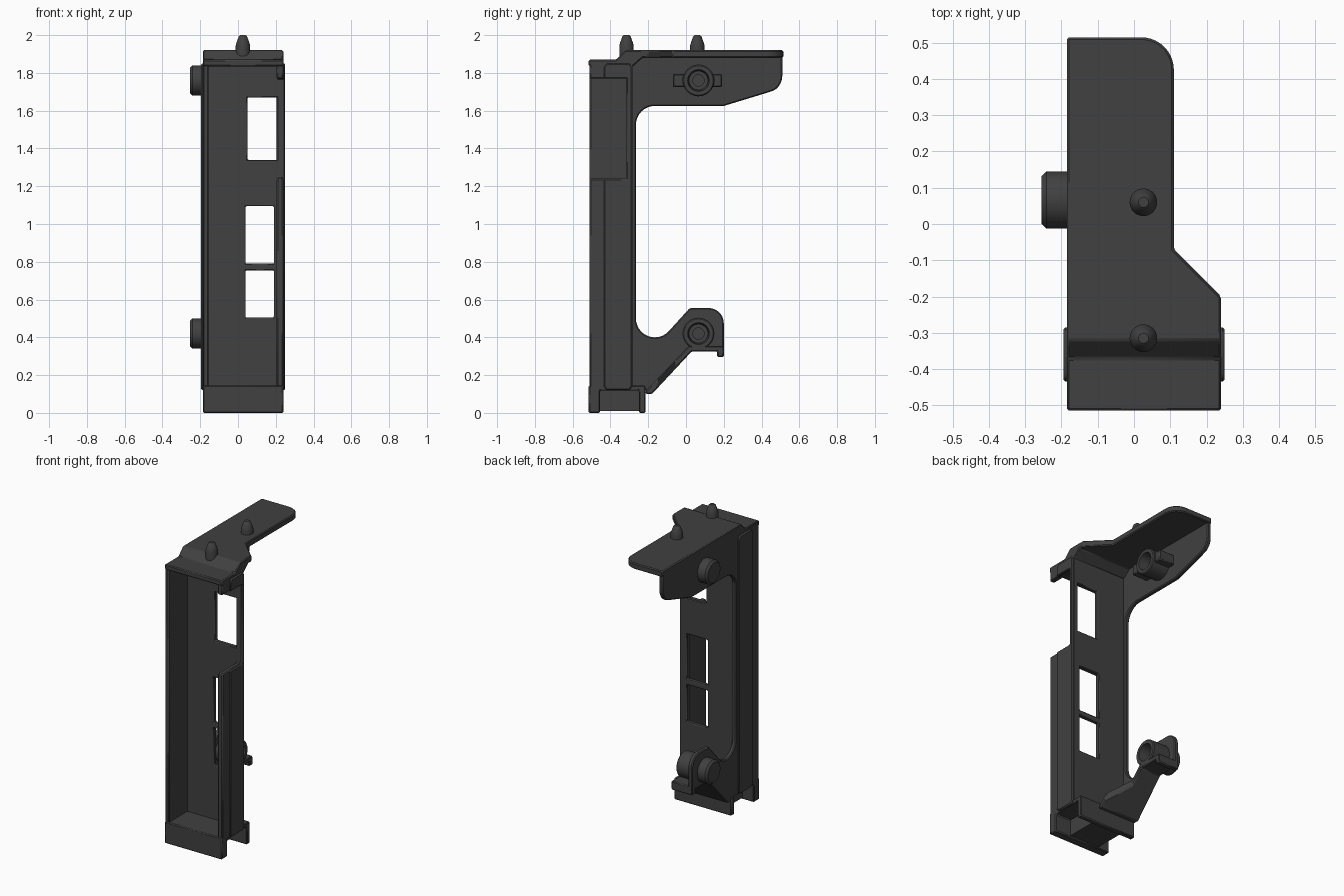
import bpy, bmesh, math
from mathutils import Matrix, Vector

cube = bpy.data.objects.get("Cube")
if cube:
    bpy.data.objects.remove(cube, do_unlink=True)

COLOUR = (0.052, 0.052, 0.052, 1)
mat = bpy.data.materials.new("dark grey plastic")
mat.use_nodes = True
mat.diffuse_color = COLOUR
bsdf = mat.node_tree.nodes["Principled BSDF"]
bsdf.inputs["Base Color"].default_value = COLOUR
bsdf.inputs["Roughness"].default_value = 0.6


def make(name, bm):
    bmesh.ops.recalc_face_normals(bm, faces=bm.faces)
    mesh = bpy.data.meshes.new(name)
    bm.to_mesh(mesh)
    bm.free()
    mesh.materials.append(mat)
    ob = bpy.data.objects.new(name, mesh)
    bpy.context.collection.objects.link(ob)
    return ob


def prism(name, pts, axis, lo, hi):
    """Extrude a (y, z) outline along x, or an (x, y) outline along z."""
    bm = bmesh.new()
    place = (lambda a, b: (lo, a, b)) if axis == "x" else (lambda a, b: (a, b, lo))
    face = bm.faces.new([bm.verts.new(place(a, b)) for a, b in pts])
    ext = bmesh.ops.extrude_face_region(bm, geom=[face])["geom"]
    step = Vector((hi - lo, 0, 0)) if axis == "x" else Vector((0, 0, hi - lo))
    bmesh.ops.translate(bm, vec=step, verts=[v for v in ext if isinstance(v, bmesh.types.BMVert)])
    return make(name, bm)


def box(name, *bounds):
    """One mesh of boxes, each (x0, x1, y0, y1, z0, z1)."""
    bm = bmesh.new()
    for x0, x1, y0, y1, z0, z1 in bounds:
        m = Matrix.Translation(((x0 + x1) / 2, (y0 + y1) / 2, (z0 + z1) / 2))
        bmesh.ops.create_cube(bm, size=1, matrix=m @ Matrix.Diagonal((x1 - x0, y1 - y0, z1 - z0, 1)))
    return make(name, bm)


def lathe(name, profile, centre, axis):
    """Spin a (radius, height) profile about the x or z axis."""
    bm = bmesh.new()
    verts = [bm.verts.new((r, 0, h)) for r, h in profile]
    edges = [bm.edges.new(p) for p in zip(verts, verts[1:])]
    bmesh.ops.spin(bm, geom=verts + edges, cent=(0, 0, 0), axis=(0, 0, 1),
                   angle=math.tau, steps=40, use_merge=True)
    bmesh.ops.remove_doubles(bm, verts=bm.verts, dist=1e-5)
    if axis == "x":
        bm.transform(Matrix.Rotation(math.pi / 2, 4, "Y"))
    bm.transform(Matrix.Translation(centre))
    return finish(make(name, bm), 0)


def combine(ob, other, operation):
    """Apply a boolean and remove the helper."""
    mod = ob.modifiers.new("Cut", "BOOLEAN")
    mod.object, mod.operation, mod.solver = other, operation, "EXACT"
    bpy.context.view_layer.update()
    graph = bpy.context.evaluated_depsgraph_get()
    mesh = bpy.data.meshes.new_from_object(ob.evaluated_get(graph))
    ob.modifiers.clear()
    ob.data = mesh
    bpy.data.objects.remove(other, do_unlink=True)
    return ob


def finish(ob, bevel=0.006):
    """Soften the edges and shade curved faces smooth."""
    bpy.ops.object.select_all(action="DESELECT")
    ob.select_set(True)
    bpy.context.view_layer.objects.active = ob
    bpy.ops.object.shade_smooth_by_angle(angle=math.radians(32))
    if bevel:
        mod = ob.modifiers.new("Edge softening", "BEVEL")
        mod.width, mod.segments, mod.limit_method = bevel, 1, "ANGLE"
        mod.angle_limit = math.radians(40)
    return ob


def arc(cx, cy, r, a0, a1, n=10):
    return [(cx + r * math.cos(math.radians(a0 + (a1 - a0) * i / n)),
             cy + r * math.sin(math.radians(a0 + (a1 - a0) * i / n))) for i in range(n + 1)]


LEFT, RIGHT = -0.185, 0.24

# C-shaped side plate carrying both arms
plate = [(-0.51, 0.12), (-0.215, 0.12), (-0.18, 0.10), (0.03, 0.325), (0.165, 0.325),
         (0.165, 0.295), (0.2, 0.295)]
plate += arc(0.12, 0.475, 0.08, 0, 90) + [(0.02, 0.555)]
plate += arc(-0.165, 0.5, 0.1, -45, -180, 14)
plate += arc(-0.165, 1.525, 0.1, 180, 90)
plate += [(0.2, 1.625), (0.43, 1.695)] + arc(0.42, 1.785, 0.09, -60, 0, 6)
plate += [(0.51, 1.9), (-0.33, 1.9), (-0.37, 1.86), (-0.51, 1.86)]
finish(prism("side_plate", plate, "x", LEFT, -0.155))

# Back wall of the channel with three windows
wall = box("back_wall", (-0.17, RIGHT, -0.315, -0.283, 0.12, 1.86))
windows = box("window_cutter", (0.05, 0.21, -0.4, -0.2, 1.34, 1.67),
              (0.04, 0.19, -0.4, -0.2, 0.79, 1.095), (0.04, 0.19, -0.4, -0.2, 0.505, 0.755))
finish(combine(wall, windows, "DIFFERENCE"))

# Open side wall and the raised side pads
PAD = [(-0.435, 0.14), (-0.42, 0.12), (-0.3, 0.12), (-0.285, 0.14),
       (-0.285, 1.83), (-0.3, 1.85), (-0.42, 1.85), (-0.435, 1.83)]
finish(prism("right_pad", PAD, "x", LEFT - 0.01, LEFT + 0.01))
for part in (box("open_side_wall", (0.205, RIGHT, -0.51, -0.284, 0.12, 1.85)),
             prism("left_pad", PAD, "x", RIGHT - 0.01, RIGHT + 0.01)):
    cutter = box("side_cutter", (0.1, 0.3, -0.6, -0.315, 1.24, 1.77))
    finish(combine(part, cutter, "DIFFERENCE"))

# Top cap: bent side profile limited by its outline from above
cap = prism("top_cap", [(-0.515, 1.835), (-0.515, 1.87), (-0.37, 1.87), (-0.32, 1.92), (0.52, 1.92),
                        (0.52, 1.88), (-0.23, 1.88), (-0.28, 1.835)], "x", -0.4, 0.4)
outline = [(LEFT, -0.6), (RIGHT, -0.6), (RIGHT, -0.2), (0.11, -0.07)]
outline += arc(0.02, 0.425, 0.09, 0, 90) + [(LEFT, 0.515)]
finish(combine(cap, prism("cap_outline", outline, "z", 1.7, 2.1), "INTERSECT"))

# Flange below the lower arm, narrowing toward the lip
flange = prism("lower_flange", [(-0.215, 0.10), (-0.18, 0.10), (0.03, 0.325), (0.165, 0.325),
                                (0.165, 0.295), (0.2, 0.295), (0.2, 0.355), (0.015, 0.355),
                                (-0.215, 0.115)], "x", -0.4, 0.4)
outline = [(LEFT, -0.3), (0.1, -0.3), (0.1, -0.15), (-0.03, -0.055), (-0.03, 0.3), (LEFT, 0.3)]
finish(combine(flange, prism("flange_outline", outline, "z", 0, 0.6), "INTERSECT"))

# Slotted foot
finish(prism("foot", [(-0.515, 0), (-0.455, 0), (-0.455, 0.118), (-0.25, 0.118), (-0.25, 0),
                      (-0.215, 0), (-0.215, 0.145), (-0.515, 0.145)], "x", LEFT, RIGHT))
box("foot_core", (-0.1, 0.12, -0.46, -0.245, 0.01, 0.13))

# Knobs outside and hollow bosses inside each arm
for label, z in (("upper", 1.76), ("lower", 0.42)):
    lathe(label + "_knob", [(0, -0.255), (0.066, -0.255), (0.079, -0.242), (0.079, -0.17), (0, -0.17)],
          (0, 0.066, z), "x")
    lathe(label + "_boss", [(0, -0.17), (0.084, -0.17), (0.084, -0.036), (0.078, -0.03), (0.057, -0.03),
                            (0.05, -0.1), (0.03, -0.1), (0.03, -0.14), (0, -0.14)], (0, 0.066, z), "x")
finish(box("boss_wings", (-0.17, -0.045, -0.07, -0.005, 1.725, 1.795),
           (-0.17, -0.045, 0.137, 0.19, 1.725, 1.795)))

# Locating pins on the cap
for label, y in (("front", -0.315), ("rear", 0.06)):
    lathe(label + "_pin", [(0, 1.89), (0.038, 1.89), (0.038, 1.945), (0.034, 1.96), (0.022, 1.993),
                           (0.014, 2.0), (0, 2.0)], (0.026, y, 0), "z")
